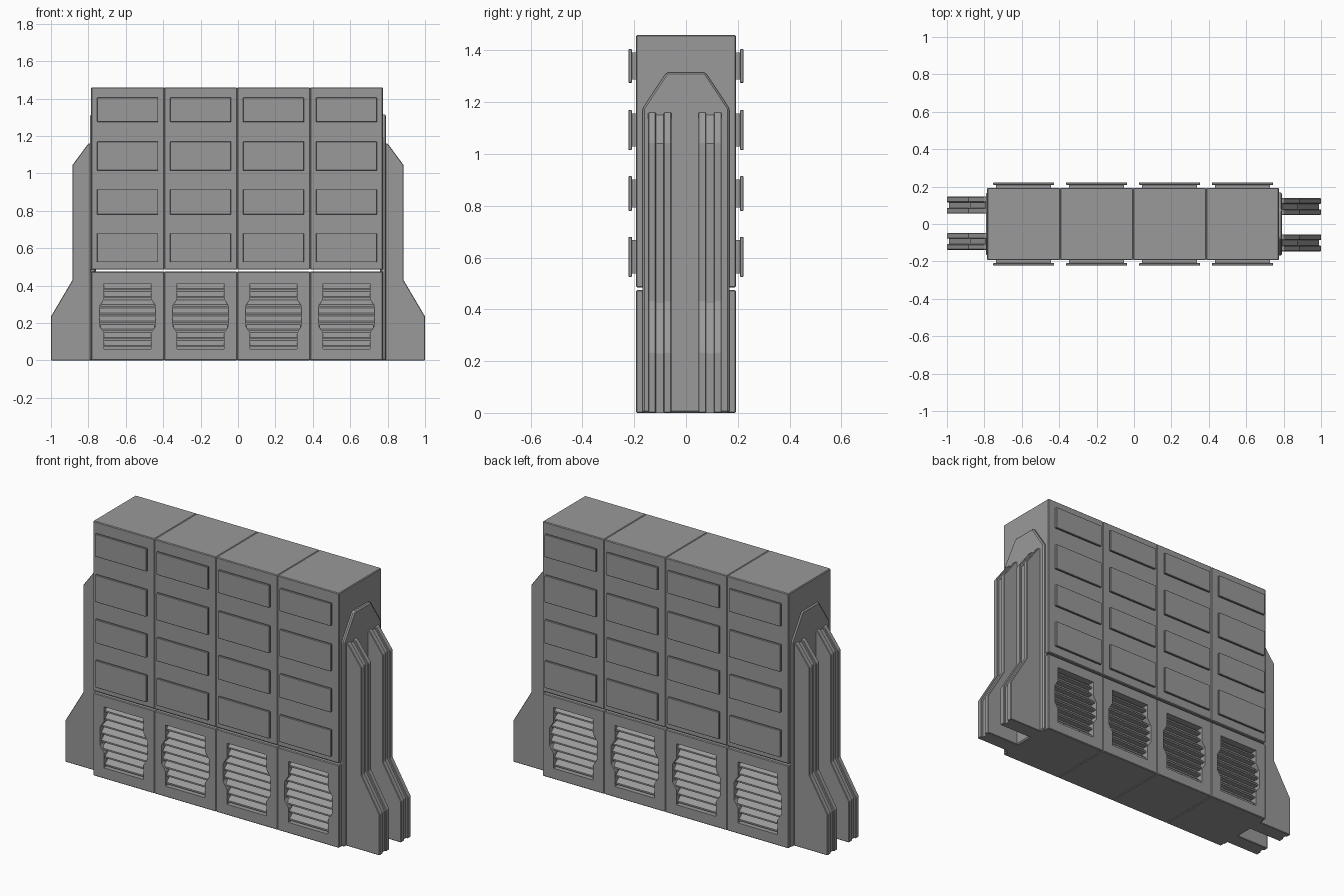
import bpy
import bmesh
from mathutils import Vector

cube = bpy.data.objects.get("Cube")
if cube:
    bpy.data.objects.remove(cube)

grey = bpy.data.materials.new("concrete_grey")
grey.use_nodes = True
COLOUR = (0.32, 0.32, 0.32, 1)
grey.diffuse_color = COLOUR
shader = next(n for n in grey.node_tree.nodes if n.type == "BSDF_PRINCIPLED")
shader.inputs["Base Color"].default_value = COLOUR


def prism(name, points, place, start, end, bevel=0):
    """Extrude a 2D outline from start to end; place maps (u, v, depth) to 3D."""
    bm = bmesh.new()
    ends = [[bm.verts.new(Vector(place(u, v, d))) for u, v in points] for d in (start, end)]
    bm.faces.new(ends[0])
    bm.faces.new(ends[1])
    n = len(points)
    for i in range(n):
        j = (i + 1) % n
        bm.faces.new((ends[0][i], ends[0][j], ends[1][j], ends[1][i]))
    bmesh.ops.recalc_face_normals(bm, faces=bm.faces)
    mesh = bpy.data.meshes.new(name)
    bm.to_mesh(mesh)
    bm.free()
    mesh.materials.append(grey)
    obj = bpy.data.objects.new(name, mesh)
    bpy.context.collection.objects.link(obj)
    if bevel:
        mod = obj.modifiers.new("edge_bevel", "BEVEL")
        mod.width = bevel
        mod.segments = 1
    return obj


def rect(u0, u1, v0, v1):
    return [(u0, v0), (u1, v0), (u1, v1), (u0, v1)]


def along_y(u, v, d):
    return u, d, v


LEFT, BAY, HALF = -0.785, 0.39, 0.1925
SPLIT, TOP = 0.48, 1.46
ROWS = [(0.525, 0.68), (0.78, 0.915), (1.015, 1.17), (1.275, 1.405)]

# Half outline of a vent, from bottom to top: (half width, height)
VENT = [(0.126, 0.062), (0.126, 0.148), (0.15, 0.185),
        (0.15, 0.29), (0.126, 0.327), (0.126, 0.412)]
RECESS = 0.15
SLATS = 8


def vent_width(z):
    for (w0, z0), (w1, z1) in zip(VENT, VENT[1:]):
        if z0 <= z <= z1:
            return w0 + (w1 - w0) * (z - z0) / (z1 - z0)
    return VENT[0][0]


for bay in range(4):
    x0 = LEFT + bay * BAY
    x1 = x0 + BAY
    mid = (x0 + x1) / 2
    # Stacked wall blocks with a narrow gap between the storeys
    prism(f"upper_block_{bay}", rect(x0, x1, SPLIT + 0.005, TOP), along_y, -HALF, HALF, 0.004)
    base = prism(f"lower_block_{bay}", rect(x0, x1, 0, SPLIT - 0.005), along_y, -HALF, HALF, 0.004)

    for side, face in ((-1, "front"), (1, "back")):
        # Vent recess
        outline = [(mid + w, z) for w, z in VENT] + [(mid - w, z) for w, z in reversed(VENT)]
        cutter = prism(f"vent_cutter_{face}_{bay}", outline, along_y, side * RECESS, side * 0.3)
        cutter.hide_render = True
        cutter.hide_viewport = True
        cut = base.modifiers.new(f"vent_{face}", "BOOLEAN")
        cut.operation = "DIFFERENCE"
        cut.solver = "EXACT"
        cut.object = cutter

        # Sloping louvre slats
        pitch = (VENT[-1][1] - VENT[0][1]) / SLATS
        for k in range(SLATS):
            low = VENT[0][1] + pitch * k
            width = vent_width(low + pitch / 2) + 0.003
            section = [(RECESS - 0.01, low + pitch), (RECESS, low + pitch),
                       (0.181, low + pitch * 0.4), (0.181, low + pitch * 0.2),
                       (RECESS - 0.01, low + pitch * 0.2)]
            prism(f"{face}_slat_{bay}_{k}", section,
                  lambda u, v, d, s=side: (d, s * u, v), mid - width, mid + width)

        # Raised wall panels: a stem with a wider cover
        for row, (z0, z1) in enumerate(ROWS):
            prism(f"{face}_panel_stem_{bay}_{row}",
                  rect(mid - 0.147, mid + 0.147, z0 + 0.013, z1 - 0.013),
                  along_y, side * (HALF - 0.005), side * 0.21)
            prism(f"{face}_panel_cover_{bay}_{row}",
                  rect(mid - 0.163, mid + 0.163, z0, z1),
                  along_y, side * 0.209, side * 0.222, 0.002)

# End plates and buttress fins
PLATE = [(-0.168, 0), (0.168, 0), (0.168, 1.175), (0.075, 1.315), (-0.075, 1.315), (-0.168, 1.175)]
FIN = [(0.77, 0), (1, 0), (1, 0.235), (0.885, 0.43), (0.885, 1.045), (0.8, 1.16), (0.77, 1.16)]
CORE = [(0.77, 0), (0.988, 0), (0.988, 0.23), (0.873, 0.425), (0.873, 1.04), (0.793, 1.15), (0.77, 1.15)]

for side, label in ((1, "left"), (-1, "right")):
    prism(f"{label}_end_plate", PLATE, lambda u, v, d, s=side: (s * d, s * u, v), 0.76, 0.792, 0.007)
    for y0, pos in ((-0.146, "outer"), (0.048, "inner")):
        def place(u, v, d, s=side):
            return s * u, s * d, v
        prism(f"{label}_{pos}_fin_core", CORE, place, y0 + 0.01, y0 + 0.08)
        for n, start in enumerate((y0, y0 + 0.06)):
            prism(f"{label}_{pos}_fin_rib_{n}", FIN, place, start, start + 0.03, 0.003)
